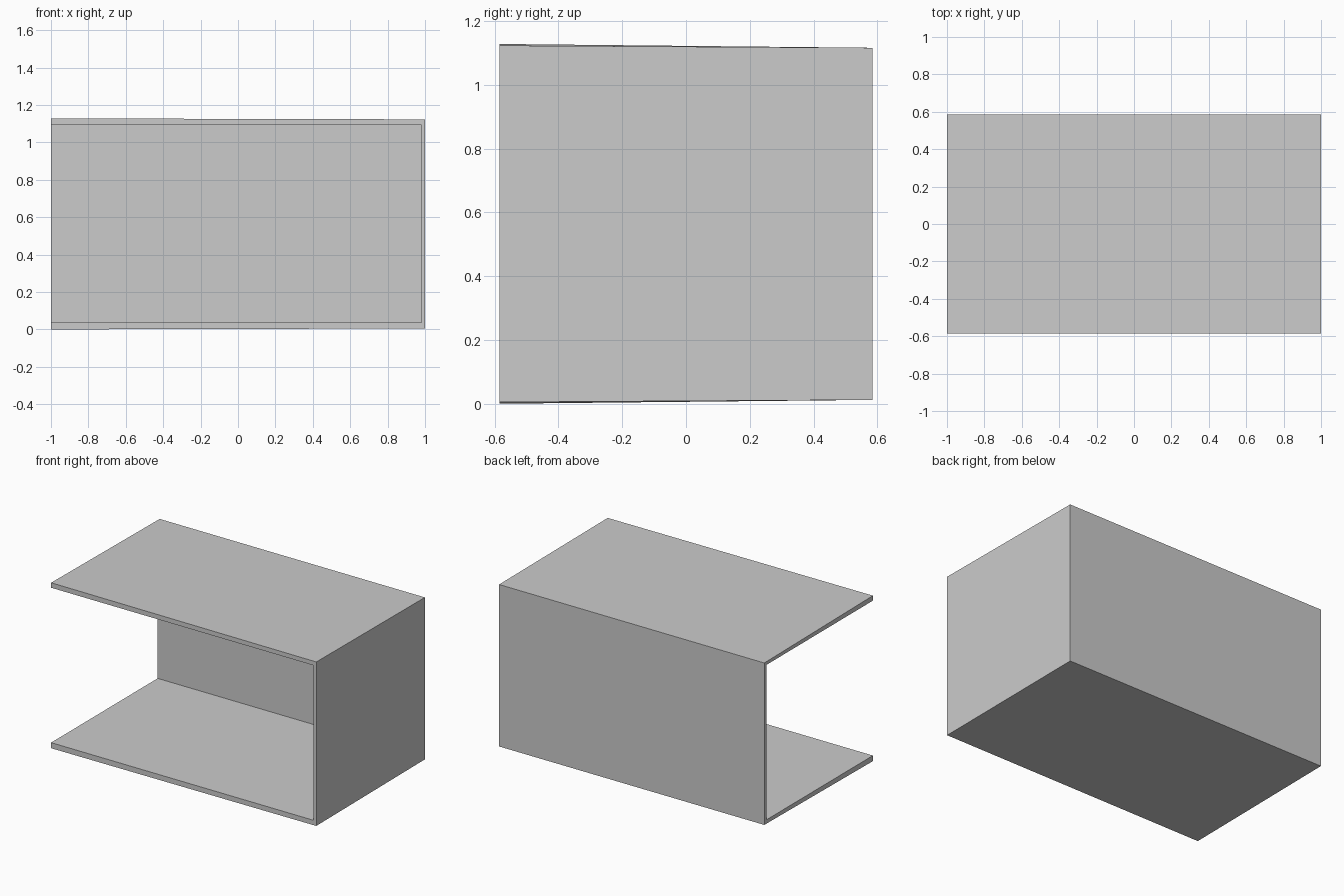
import bpy, bmesh

if "Cube" in bpy.data.objects:
    bpy.data.objects.remove(bpy.data.objects["Cube"])


def box(name, x0, x1, y0, y1, z0, z1):
    bm = bmesh.new()
    bmesh.ops.create_cube(bm, size=1)
    for v in bm.verts:
        v.co.x = x1 if v.co.x > 0 else x0
        v.co.y = y1 if v.co.y > 0 else y0
        v.co.z = z1 if v.co.z > 0 else z0
    me = bpy.data.meshes.new(name)
    bm.to_mesh(me)
    bm.free()
    ob = bpy.data.objects.new(name, me)
    bpy.context.collection.objects.link(ob)
    return ob


# Outer block; top and bottom slabs thin slightly towards the back and right
shell = box("open_shell", -1, 1, -0.585, 0.585, 0, 1.128)
for v in shell.data.vertices:
    if v.co.y > 0:
        inset = 0.012
    elif v.co.x > 0:
        inset = 0.005
    else:
        inset = 0.0
    v.co.z += inset if v.co.z < 0.5 else -inset

# Hollow open to the front and the left
cutter = box("hollow_cutter", -1.5, 0.98, -1, 0.562, 0.038, 1.094)
cutter.hide_render = True
mod = shell.modifiers.new("hollow", "BOOLEAN")
mod.operation = "DIFFERENCE"
mod.solver = "EXACT"
mod.object = cutter

bpy.context.view_layer.objects.active = shell
shell.select_set(True)
bpy.ops.object.modifier_apply(modifier=mod.name)
bpy.data.objects.remove(cutter)
